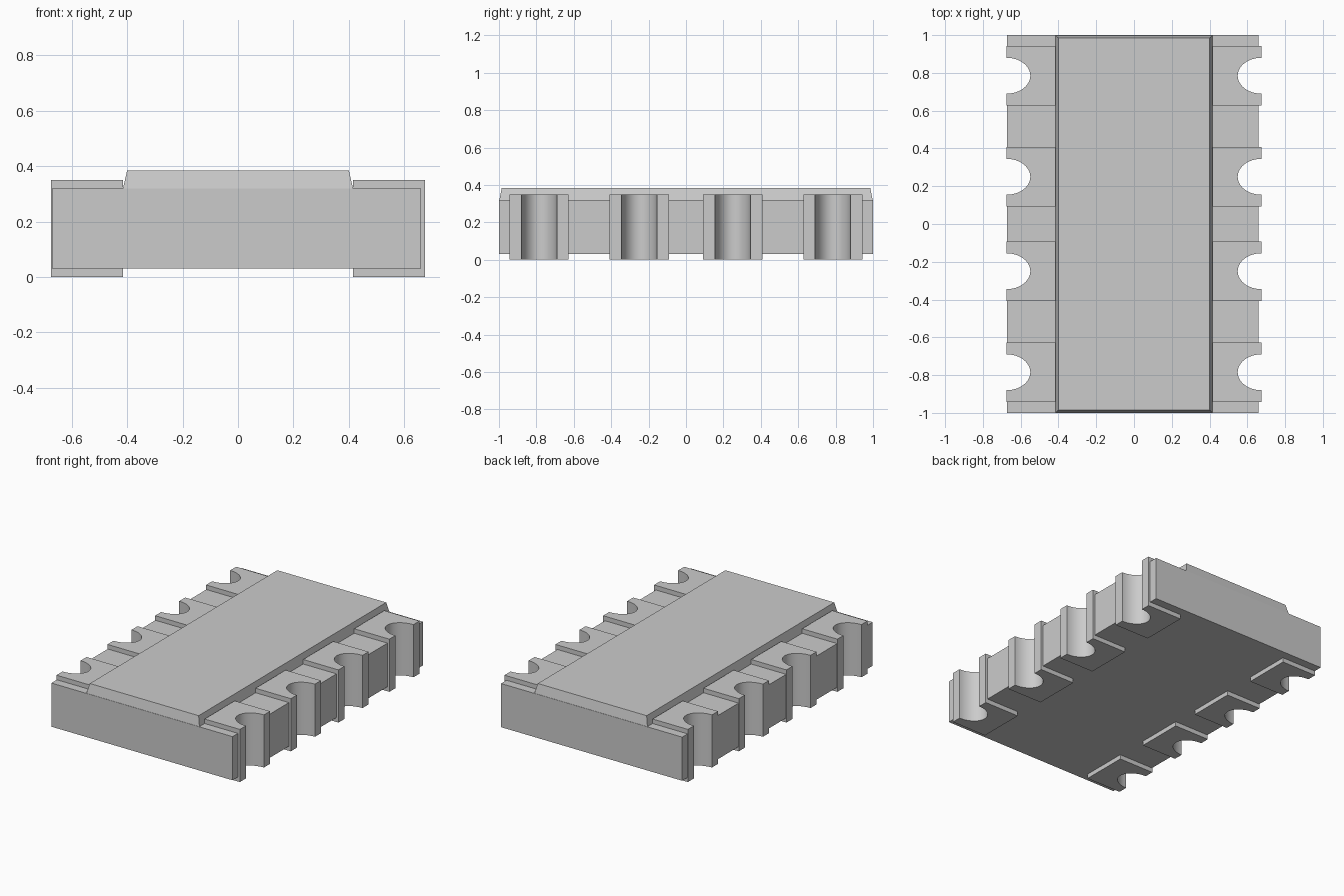
import bpy, bmesh, math

cube = bpy.data.objects.get("Cube")
if cube:
    bpy.data.objects.remove(cube, do_unlink=True)

grey = bpy.data.materials.new("plain_grey")
grey.use_nodes = True
grey.diffuse_color = (0.6, 0.6, 0.6, 1)
grey.node_tree.nodes["Principled BSDF"].inputs["Base Color"].default_value = (0.6, 0.6, 0.6, 1)

PAD_CENTRES = (-0.785, -0.25, 0.25, 0.785)
PAD_HALF = 0.158
EDGE = 0.674
NOTCH_X, NOTCH_Y = 0.125, 0.095


def prism(name, outline, z0, z1, top_scale=(1, 1)):
    """Extrude a counter-clockwise outline from z0 to z1, optionally tapered."""
    bm = bmesh.new()
    low = [bm.verts.new((x, y, z0)) for x, y in outline]
    high = [bm.verts.new((x * top_scale[0], y * top_scale[1], z1)) for x, y in outline]
    bm.faces.new(low[::-1])
    bm.faces.new(high)
    n = len(outline)
    for i in range(n):
        j = (i + 1) % n
        bm.faces.new((low[i], low[j], high[j], high[i]))
    bmesh.ops.recalc_face_normals(bm, faces=bm.faces)
    mesh = bpy.data.meshes.new(name)
    bm.to_mesh(mesh)
    bm.free()
    mesh.materials.append(grey)
    obj = bpy.data.objects.new(name, mesh)
    bpy.context.collection.objects.link(obj)
    bpy.ops.object.select_all(action='DESELECT')
    obj.select_set(True)
    bpy.context.view_layer.objects.active = obj
    bpy.ops.object.shade_smooth_by_angle(angle=math.radians(30))
    return obj


def notch(edge, yc, grow=0.0, steps=24):
    """Half-round recess in a +x edge, listed with y rising."""
    pts = []
    for i in range(steps + 1):
        a = -math.pi / 2 + math.pi * i / steps
        x = EDGE - (NOTCH_X + grow) * math.cos(a)
        pts.append((min(x, edge), yc + (NOTCH_Y + grow) * math.sin(a)))
    return pts


# Body with recesses behind the contact walls
LEFT_EDGE, RIGHT_EDGE = 0.66, 0.672
body_outline = [(LEFT_EDGE, -1)]
for yc in PAD_CENTRES:
    body_outline += notch(LEFT_EDGE, yc, 0.006)
body_outline += [(LEFT_EDGE, 1), (-RIGHT_EDGE, 1)]
for yc in reversed(PAD_CENTRES):
    body_outline += [(-x, y) for x, y in reversed(notch(RIGHT_EDGE, yc, 0.006))]
body_outline.append((-RIGHT_EDGE, -1))
prism("body", body_outline, 0.03, 0.32)

# Tapered top coat
prism("top_coat", [(-0.415, -0.998), (0.415, -0.998), (0.415, 0.998), (-0.415, 0.998)],
      0.32, 0.384, (0.964, 0.987))

# Notched contacts along both long sides
for side, label in ((1, "left"), (-1, "right")):
    for number, yc in enumerate(PAD_CENTRES, 1):
        outline = [(0.415, yc - PAD_HALF), (EDGE, yc - PAD_HALF)]
        outline += notch(EDGE, yc)
        outline += [(EDGE, yc + PAD_HALF), (0.415, yc + PAD_HALF)]
        if side < 0:
            outline = [(-x, y) for x, y in reversed(outline)]
        prism(f"{label}_contact_{number}", outline, 0, 0.35)
